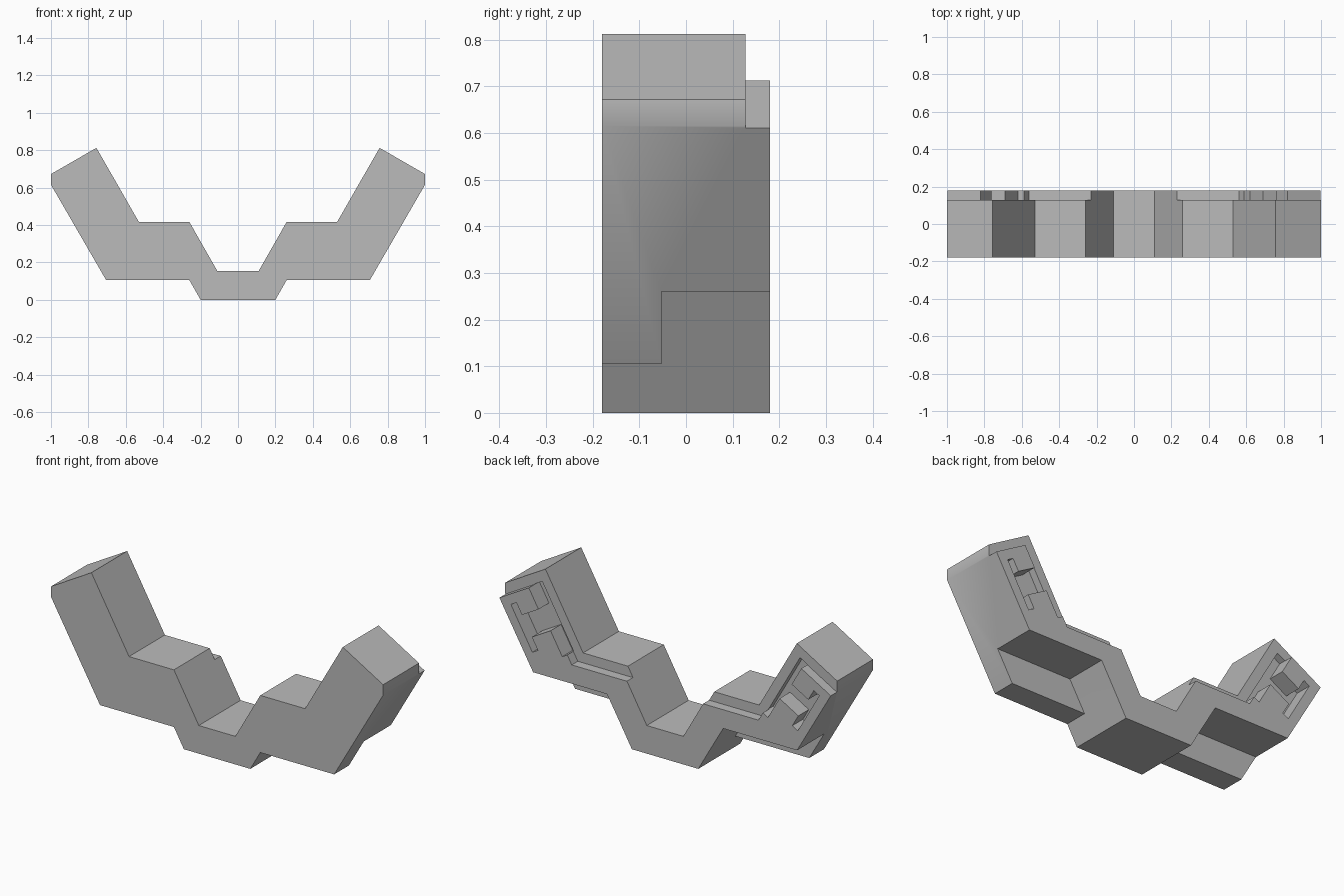
import bpy, bmesh, math
from mathutils import Vector

cube = bpy.data.objects.get("Cube")
if cube:
    bpy.data.objects.remove(cube, do_unlink=True)

# One plain grey for the whole part
grey = bpy.data.materials.new("plain_grey")
grey.use_nodes = True
grey.diffuse_color = (0.5, 0.5, 0.5, 1)
grey.node_tree.nodes["Principled BSDF"].inputs["Base Color"].default_value = (0.5, 0.5, 0.5, 1)


def prism(name, outline, y0, y1, side=1):
    """Extrude an x-z outline along y; side -1 mirrors it in x."""
    bm = bmesh.new()
    face = bm.faces.new([bm.verts.new((x * side, y0, z)) for x, z in outline])
    new = bmesh.ops.extrude_face_region(bm, geom=[face])["geom"]
    moved = [v for v in new if isinstance(v, bmesh.types.BMVert)]
    bmesh.ops.translate(bm, verts=moved, vec=(0, y1 - y0, 0))
    bmesh.ops.recalc_face_normals(bm, faces=bm.faces)
    mesh = bpy.data.meshes.new(name)
    bm.to_mesh(mesh)
    bm.free()
    obj = bpy.data.objects.new(name, mesh)
    bpy.context.collection.objects.link(obj)
    return obj


# Stepped body with two raised arms
half = [(0.2, 0), (0.26, 0.105), (0.705, 0.105), (1, 0.615), (1, 0.672),
        (0.757, 0.812), (0.53, 0.416), (0.26, 0.416), (0.11, 0.153)]
body = prism("bracket_body", half + [(-x, z) for x, z in reversed(half)], -0.18, 0.18)
body.data.materials.append(grey)

# Underside step, rear rim step, and the pocket in each arm
under = [(0.26, 0.105), (0.35, 0.26), (1.1, 0.26), (1.1, -0.1), (0.35, -0.1)]
rim = [(0.23, 0.362), (0.562, 0.362), (0.777, 0.737), (1, 0.61),
       (1.1, 0.553), (1.1, 1), (0.1, 1), (0.1, 0.5)]
corner = Vector(rim[2])
down = (Vector(rim[1]) - corner).normalized()
across = (Vector(rim[3]) - corner).normalized()
slot = [(-0.002, -0.002), (-0.002, 0.05), (0.117, 0.05), (0.117, 0.165),
        (0.05, 0.165), (0.05, 0.203), (0.31, 0.203), (0.31, 0.165),
        (0.237, 0.165), (0.237, 0.035), (0.378, 0.035), (0.378, -0.002)]
pocket = [tuple(corner + down * t + across * v) for t, v in slot]

cutters = []
for side in (1, -1):
    for name, outline, y0, y1 in (("under_cutter", under, -0.053, 0.3),
                                  ("rim_cutter", rim, 0.128, 0.3),
                                  ("pocket_cutter", pocket, 0.09, 0.3)):
        cutter = prism(name, outline, y0, y1, side)
        cutter.hide_render = True
        cutters.append(cutter)
        cut = body.modifiers.new(name, "BOOLEAN")
        cut.operation = "DIFFERENCE"
        cut.solver = "EXACT"
        cut.object = cutter

# Bake the cuts and drop the cutters
depsgraph = bpy.context.evaluated_depsgraph_get()
baked = bpy.data.meshes.new_from_object(body.evaluated_get(depsgraph))
body.modifiers.clear()
body.data = baked
baked.name = "bracket_body"
for cutter in cutters:
    bpy.data.objects.remove(cutter, do_unlink=True)
baked.materials.clear()
baked.materials.append(grey)
for poly in baked.polygons:
    poly.material_index = 0

# Soften only the shallow outer corners
bpy.ops.object.select_all(action="DESELECT")
body.select_set(True)
bpy.context.view_layer.objects.active = body
bpy.ops.object.shade_smooth_by_angle(angle=math.radians(35))
